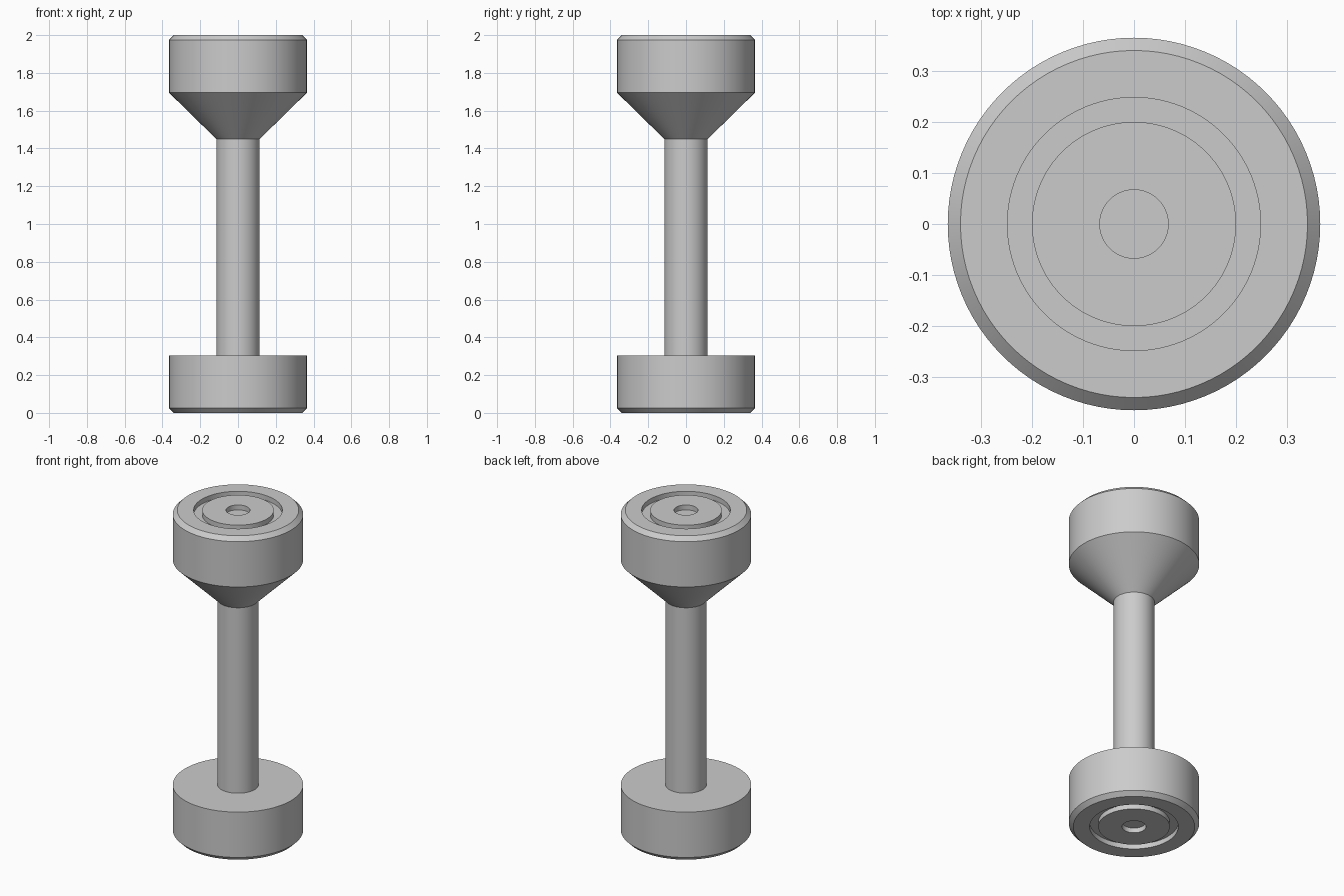
import bpy
import bmesh
from math import cos, sin, tau, radians

cube = bpy.data.objects.get("Cube")
if cube:
    bpy.data.objects.remove(cube, do_unlink=True)

SIDES = 96
HEIGHT = 2.0
WEIGHT_R = 0.365
HANDLE_R = 0.115
BASE_TOP = 0.305
CONE_LOW = 1.45
CONE_HIGH = 1.695
GROOVE = 0.03
CHAMFER = 0.025

steel = bpy.data.materials.new("grey steel")
steel.use_nodes = True
grey = (0.6, 0.6, 0.6, 1)
steel.diffuse_color = grey
steel.node_tree.nodes["Principled BSDF"].inputs["Base Color"].default_value = grey


def lathe(name, profile):
    """Turn a bottom-to-top (radius, height) profile around the z axis."""
    bm = bmesh.new()
    rings = [[bm.verts.new((r * cos(tau * i / SIDES), r * sin(tau * i / SIDES), z))
              for i in range(SIDES)] for r, z in profile]
    for low, high in zip(rings, rings[1:]):
        for i in range(SIDES):
            j = (i + 1) % SIDES
            bm.faces.new((low[i], low[j], high[j], high[i]))
    bmesh.ops.remove_doubles(bm, verts=bm.verts, dist=1e-5)
    mesh = bpy.data.meshes.new(name)
    bm.to_mesh(mesh)
    bm.free()
    mesh.materials.append(steel)
    obj = bpy.data.objects.new(name, mesh)
    bpy.context.collection.objects.link(obj)
    bpy.ops.object.select_all(action="DESELECT")
    obj.select_set(True)
    bpy.context.view_layer.objects.active = obj
    bpy.ops.object.shade_smooth_by_angle(angle=radians(30))
    return obj


# End face from the axis outwards: centre hole, ring groove, chamfered rim
end_face = [(0, GROOVE), (0.067, GROOVE), (0.067, 0), (0.2, 0), (0.2, GROOVE),
            (0.248, GROOVE), (0.248, 0), (WEIGHT_R - CHAMFER, 0), (WEIGHT_R, CHAMFER)]
top_face = [(r, HEIGHT - z) for r, z in reversed(end_face)]

# Lower weight with a flat shoulder
lathe("lower_weight", end_face + [(WEIGHT_R, BASE_TOP), (HANDLE_R, BASE_TOP)])

# Straight grip
lathe("handle", [(HANDLE_R, BASE_TOP), (HANDLE_R, CONE_LOW)])

# Upper weight with a conical underside
lathe("upper_weight", [(HANDLE_R, CONE_LOW), (WEIGHT_R, CONE_HIGH)] + top_face)
